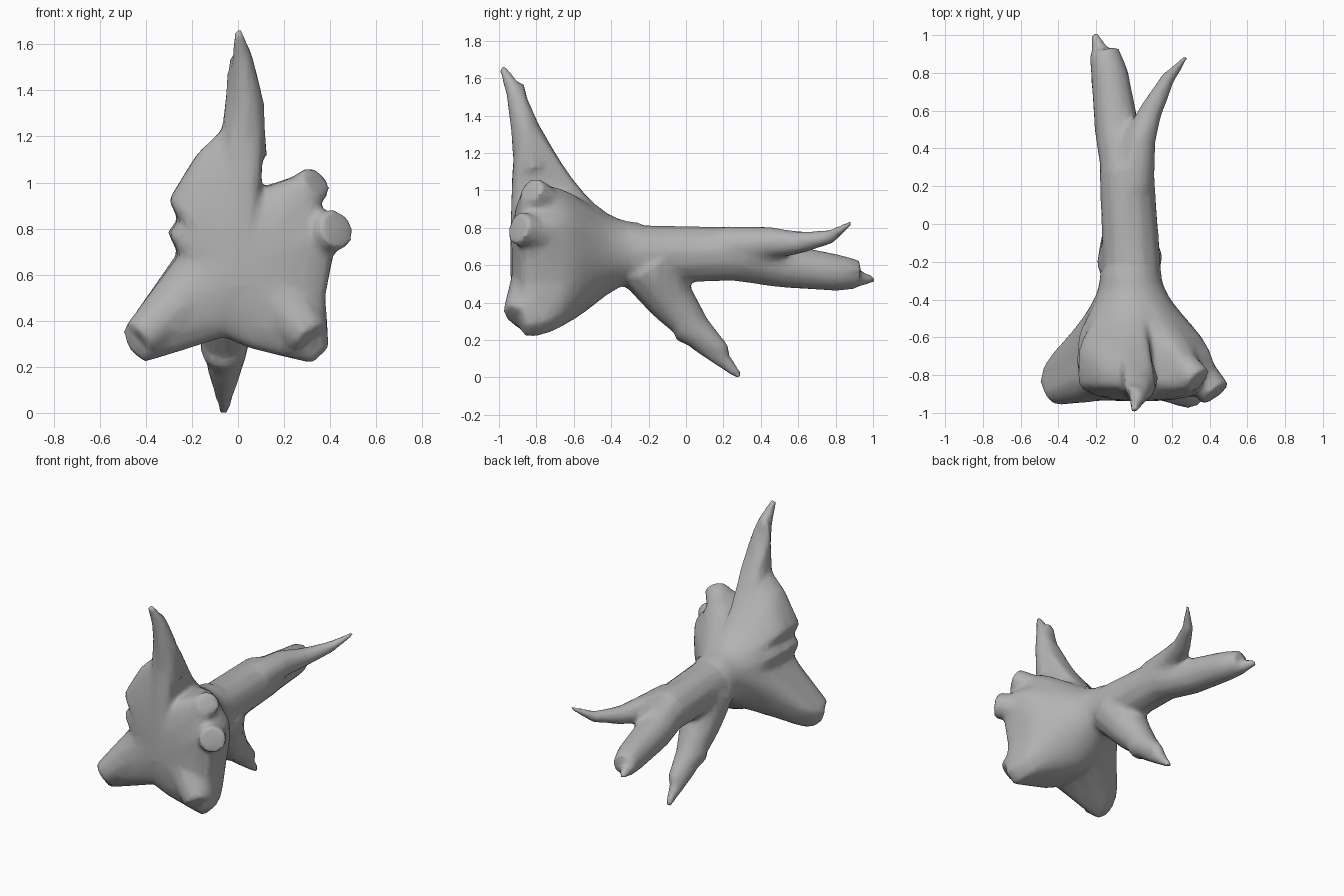
import bpy, bmesh, math
from mathutils import Vector

cube = bpy.data.objects.get("Cube")
if cube:
    bpy.data.objects.remove(cube, do_unlink=True)

wood = bpy.data.materials.new("driftwood_grey")
wood.use_nodes = True
grey = (.45, .45, .45, 1)
wood.diffuse_color = grey
wood.node_tree.nodes["Principled BSDF"].inputs["Base Color"].default_value = grey

bm = bmesh.new()


def loft(rings):
    """Skin a list of equal-length point rings and close both ends."""
    loops = [[bm.verts.new(point) for point in ring] for ring in rings]
    count = len(loops[0])
    for near, far in zip(loops, loops[1:]):
        for i in range(count):
            j = (i + 1) % count
            bm.faces.new((near[i], near[j], far[j], far[i]))
    for loop in (loops[0], loops[-1]):
        middle = bm.verts.new(sum((v.co for v in loop), Vector()) / count)
        for i in range(count):
            bm.faces.new((middle, loop[i], loop[(i + 1) % count]))


def limb(start_radius, end_radius, *path, sides=12):
    """Round limb along a path, tapering evenly from point to point."""
    points = [Vector(point) for point in path]
    last = len(points) - 1
    rings = []
    for k, point in enumerate(points):
        axis = (points[min(k + 1, last)] - points[max(k - 1, 0)]).normalized()
        across = axis.cross(Vector((1, 0, .1))).normalized()
        upward = axis.cross(across)
        radius = start_radius + (end_radius - start_radius) * k / last
        angles = [math.tau * i / sides for i in range(sides)]
        rings.append([point + radius * (math.cos(a) * across + math.sin(a) * upward)
                      for a in angles])
    loft(rings)


def root_plate(outline, hub, front, back):
    """Star of roots at the front that narrows backwards into the trunk."""
    star = []
    for start, end in zip(outline, outline[1:] + outline[:1]):
        start, end = Vector(start), Vector(end)
        steps = max(1, round((end - start).length / .06))
        star += [start.lerp(end, i / steps) - hub for i in range(steps)]

    def soft_minimum(a, b, power=6):
        return (a ** -power + b ** -power) ** (-1 / power)

    def ring(y, scale, reach):
        spokes = [p.normalized() * soft_minimum(p.length * scale, reach) for p in star]
        drift = .04 * (y - front) / (back - front)
        return [(hub.x + s.x - drift, y, hub.y + s.y + drift) for s in spokes]

    # Domed front face, then a reach that shrinks with the square of depth
    rings = [ring(front - .1 * math.sqrt(1 - scale ** 2), scale, 2)
             for scale in (.2, .45, .7, .88, .96)]
    slices = 10
    for i in range(slices + 1):
        y = front + (back - front) * i / slices
        rings.append(ring(y, 1, .16 + 2 * (back - y) ** 2))
    loft(rings)


root_plate([(0, 1.64), (.08, 1.54), (.12, 1.37), (.1, .97), (.26, 1.03), (.34, .98),
            (.36, .9), (.44, .82), (.38, .5), (.4, .28),
            (.33, .21), (.05, .28), (-.06, .33), (-.42, .21), (-.49, .27), (-.51, .35),
            (-.25, .68), (-.3, .78), (-.25, .83), (-.3, .92), (-.18, 1.13),
            (-.07, 1.25), (-.05, 1.6)],
           hub=Vector((.02, .63)), front=-.84, back=-.25)

# Top root leaning forward
limb(.1, .02, (.03, -.82, 1.12), (.035, -.87, 1.37), (.02, -.92, 1.54), (0, -.985, 1.66))

# Two knobs on the left side
limb(.1, .08, (.1, -.6, .82), (.34, -.83, 1))
limb(.1, .09, (.2, -.6, .7), (.43, -.9, .8))

# Lower right and lower left roots
limb(.17, .085, (-.15, -.77, .56), (-.43, -.88, .32))
limb(.18, .09, (.13, -.75, .56), (.32, -.9, .32))

# Trunk and the straight branch with its splintered end
limb(.16, .145, (0, -.45, .66), (-.04, .3, .66))
limb(.14, .08, (-.04, .3, .65), (-.09, .5, .6), (-.13, .8, .56), (-.16, .92, .55))
limb(.07, .02, (-.15, .83, .54), (-.21, 1.01, .52))

# Thin forked branch
limb(.11, .015, (0, .2, .7), (.03, .45, .72), (.09, .6, .72), (.18, .77, .75),
     (.28, .89, .83))

# Lower branch with a broken stub
limb(.18, .02, (-.02, -.2, .61), (-.05, -.07, .4), (-.06, .1, .19), (-.06, .29, 0))
limb(.11, .04, (-.06, 0, .29), (-.04, .21, .13))

bmesh.ops.recalc_face_normals(bm, faces=bm.faces)

# Fuse the limbs into one worn wooden surface
mesh = bpy.data.meshes.new("uprooted_stump")
bm.to_mesh(mesh)
bm.free()
mesh.materials.append(wood)
stump = bpy.data.objects.new("uprooted_stump", mesh)
bpy.context.collection.objects.link(stump)
bpy.context.view_layer.objects.active = stump
stump.select_set(True)
fuse = stump.modifiers.new("fuse", "REMESH")
fuse.mode = "VOXEL"
fuse.voxel_size = .016
soften = stump.modifiers.new("soften", "SMOOTH")
soften.iterations = 10
thin = stump.modifiers.new("thin", "DECIMATE")
thin.ratio = .12
for modifier in (fuse.name, soften.name, thin.name):
    bpy.ops.object.modifier_apply(modifier=modifier)

bpy.ops.object.shade_smooth_by_angle(angle=math.radians(60))
